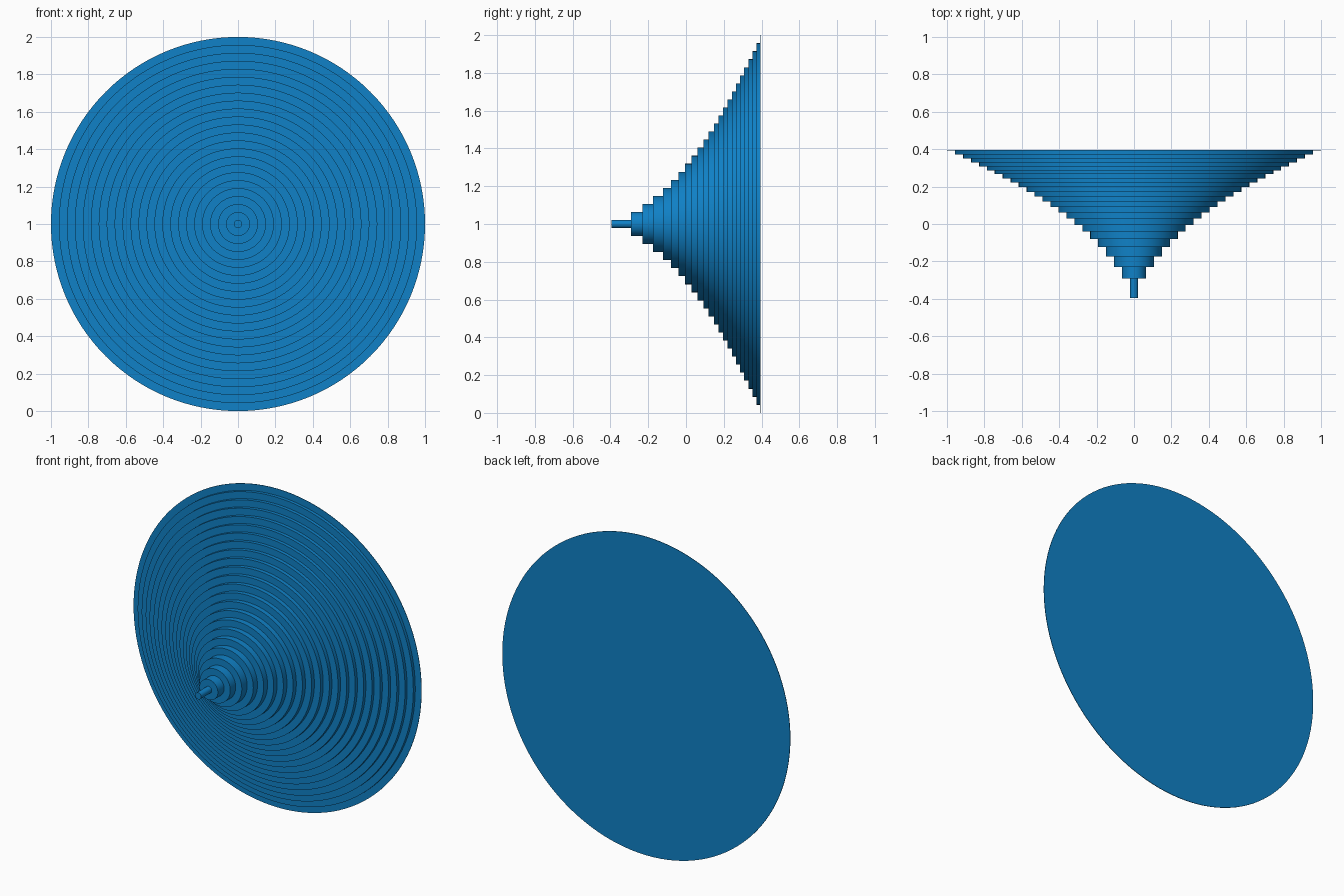
import bpy, bmesh
from math import sin, cos, pi

if "Cube" in bpy.data.objects:
    bpy.data.objects.remove(bpy.data.objects["Cube"])

SEGMENTS = 128
BACK = 0.395
# y of the front face of each disc, from the tip to the rim
FRONTS = [-0.395, -0.291, -0.229, -0.175, -0.122, -0.080, -0.041, -0.006,
          0.030, 0.062, 0.092, 0.120, 0.147, 0.172, 0.197, 0.221,
          0.244, 0.266, 0.287, 0.308, 0.330, 0.351, 0.372, 0.392]

# Stepped half-profile: evenly growing radii, tip first, flat back last
count = len(FRONTS)
profile = []
for i, y in enumerate(FRONTS):
    radius = (2 * i + 1) / (2 * count - 1)
    y_end = FRONTS[i + 1] if i + 1 < count else BACK
    profile += [(radius, y), (radius, y_end)]

# Revolve the profile around the y axis
bm = bmesh.new()
rings = [[bm.verts.new((r * cos(2 * pi * k / SEGMENTS), y,
                        1 + r * sin(2 * pi * k / SEGMENTS)))
          for k in range(SEGMENTS)] for r, y in profile]
for a, b in zip(rings, rings[1:]):
    for k in range(SEGMENTS):
        n = (k + 1) % SEGMENTS
        bm.faces.new((a[k], a[n], b[n], b[k]))
bm.faces.new(rings[0])
bm.faces.new(rings[-1])
bmesh.ops.recalc_face_normals(bm, faces=bm.faces)
mesh = bpy.data.meshes.new("stepped_cone")
bm.to_mesh(mesh)
bm.free()

cone = bpy.data.objects.new("stepped_cone", mesh)
bpy.context.collection.objects.link(cone)

# Blue finish
blue = bpy.data.materials.new("blue")
blue.diffuse_color = (0.005, 0.22, 0.57, 1)
blue.use_nodes = True
blue.node_tree.nodes["Principled BSDF"].inputs["Base Color"].default_value = blue.diffuse_color
mesh.materials.append(blue)

# Smooth round walls, crisp steps
bpy.context.view_layer.objects.active = cone
cone.select_set(True)
bpy.ops.object.shade_smooth_by_angle()
